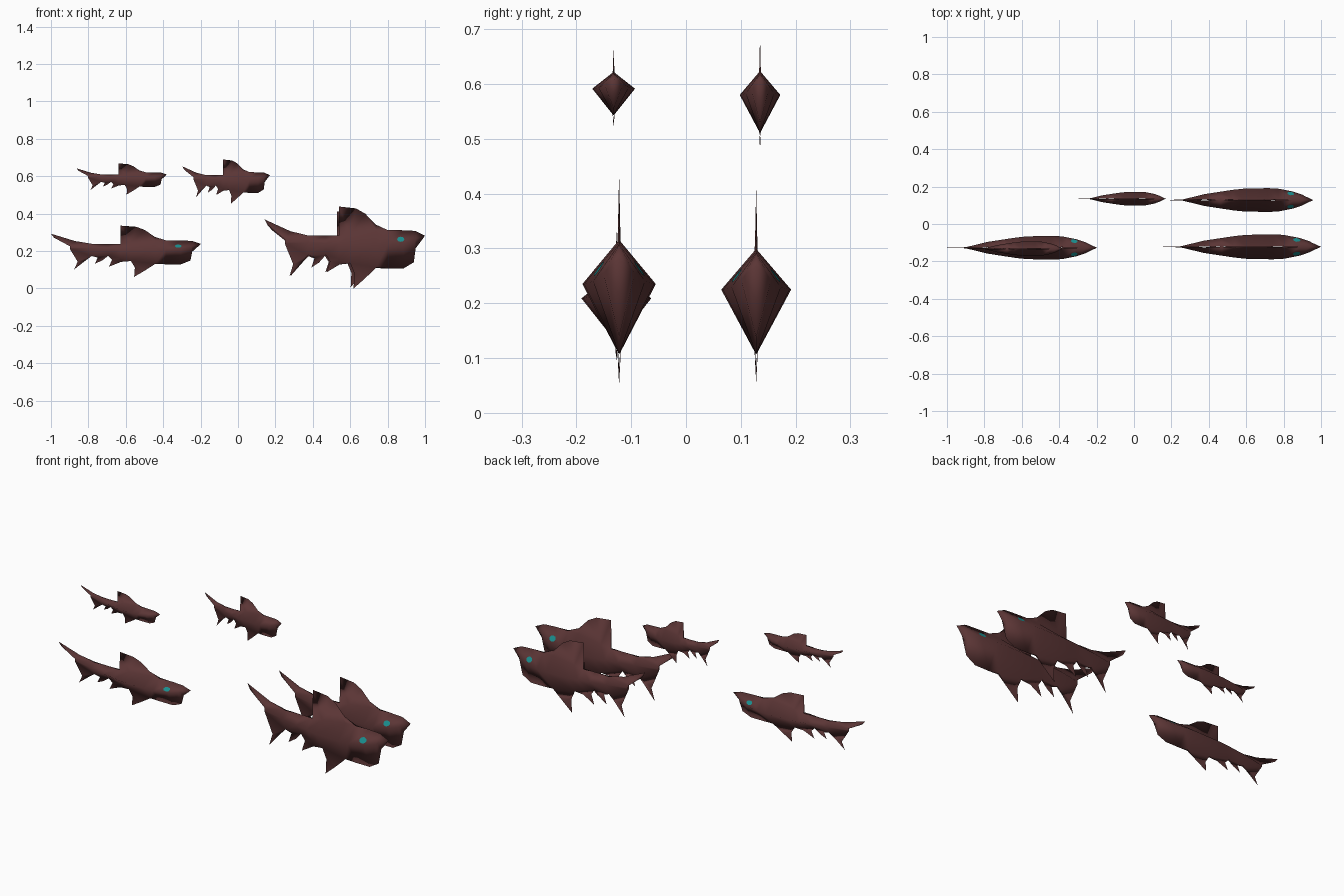
import bpy, bmesh, math

if "Cube" in bpy.data.objects:
    bpy.data.objects.remove(bpy.data.objects["Cube"])

def material(name, rgb):
    m = bpy.data.materials.new(name)
    m.diffuse_color = (*rgb, 1)
    m.use_nodes = True
    m.node_tree.nodes["Principled BSDF"].inputs["Base Color"].default_value = m.diffuse_color
    return m

MAROON = material("dark_maroon", (0.105, 0.036, 0.036))
TEAL = material("teal", (0.01, 0.27, 0.27))

# Body cross-sections, tail to head: x, top z, side z, half width, bottom z
SECTIONS = [
    (0.25, 0.262, 0.250, 0.003, 0.240),
    (0.375, 0.283, 0.245, 0.032, 0.178),
    (0.47, 0.283, 0.242, 0.046, 0.180),
    (0.54, 0.283, 0.240, 0.056, 0.158),
    (0.60, 0.290, 0.236, 0.062, 0.135),
    (0.74, 0.310, 0.235, 0.065, 0.112),
    (0.80, 0.312, 0.235, 0.062, 0.107),
    (0.885, 0.311, 0.240, 0.046, 0.107),
    (0.94, 0.308, 0.255, 0.028, 0.140),
    (0.95, 0.306, 0.262, 0.022, 0.215),
]
NOSE = (1.0, 0, 0.282)

# Flat fins: first section, last section, outline (upper: right to left, lower: left to right)
UPPER_FINS = [
    (0, 1, [(0.28, 0.306), (0.142, 0.369), (0.16, 0.335), (0.21, 0.295)]),       # upper tail
    (3, 6, [(0.735, 0.342), (0.68, 0.40), (0.63, 0.428), (0.54, 0.438),
            (0.575, 0.39), (0.582, 0.35), (0.57, 0.31)]),                        # dorsal
]
LOWER_FINS = [
    (0, 1, [(0.278, 0.19), (0.295, 0.13), (0.275, 0.064), (0.345, 0.145)]),      # lower tail
    (1, 2, [(0.41, 0.165), (0.393, 0.112), (0.435, 0.14)]),                      # anal
    (2, 4, [(0.492, 0.145), (0.473, 0.086), (0.543, 0.128)]),                    # pelvic
    (4, 5, [(0.622, 0.08), (0.618, 0.0), (0.675, 0.05)]),                        # pectoral
]
FIN_Y = 0.003  # half thickness at fin roots

def fish_mesh():
    bm = bmesh.new()
    roots_up = {k for i, j, _ in UPPER_FINS for k in range(i, j + 1)}
    roots_low = {k for i, j, _ in LOWER_FINS for k in range(i, j + 1)}
    top, side, low = [], [], []
    for k, (x, zt, zs, w, zb) in enumerate(SECTIONS):
        top.append(bm.verts.new((x, -FIN_Y if k in roots_up else 0, zt)))
        side.append(bm.verts.new((x, -w, zs)))
        low.append(bm.verts.new((x, -FIN_Y if k in roots_low else 0, zb)))
    nose = bm.verts.new(NOSE)
    # Body panels and snout
    for k in range(len(SECTIONS) - 1):
        bm.faces.new((side[k], side[k + 1], top[k + 1], top[k]))
        bm.faces.new((low[k], low[k + 1], side[k + 1], side[k]))
    bm.faces.new((side[-1], nose, top[-1]))
    bm.faces.new((low[-1], nose, side[-1]))
    # Fins grow out of the back and belly lines
    for i, j, pts in UPPER_FINS:
        bm.faces.new(top[i:j + 1] + [bm.verts.new((x, 0, z)) for x, z in pts])
    for i, j, pts in LOWER_FINS:
        bm.faces.new([bm.verts.new((x, 0, z)) for x, z in pts] + low[i:j + 1][::-1])
    bmesh.ops.triangulate(bm, faces=[f for f in bm.faces if len(f.verts) > 4])
    for f in bm.faces:
        f.smooth = True
    me = bpy.data.meshes.new("fish")
    bm.to_mesh(me)
    bm.free()
    me.materials.append(MAROON)
    return me

def eye_mesh():
    # Thin plate lying on the upper cheek
    bm = bmesh.new()
    a, b = SECTIONS[6], SECTIONS[7]
    ring = []
    for n in range(8):
        ang = 2 * math.pi * n / 8
        x, z = 0.87 + 0.02 * math.cos(ang), 0.263 + 0.014 * math.sin(ang)
        t = (x - a[0]) / (b[0] - a[0])
        zt, zs, w = (a[c] + t * (b[c] - a[c]) for c in (1, 2, 3))
        ring.append(bm.verts.new((x, -w * (zt - z) / (zt - zs) - 0.003, z)))
    bm.faces.new(ring)
    me = bpy.data.meshes.new("eye")
    bm.to_mesh(me)
    bm.free()
    me.materials.append(TEAL)
    return me

def place(name, mesh, loc, scale):
    ob = bpy.data.objects.new(name, mesh)
    bpy.context.collection.objects.link(ob)
    ob.location, ob.scale = loc, scale
    mir = ob.modifiers.new("mirror", 'MIRROR')
    mir.use_axis = (False, True, False)
    mir.merge_threshold = 0.0005

FISH, EYE = fish_mesh(), eye_mesh()
# The school: name, location, scale, has visible eyes
SCHOOL = [
    ("large_fish_front", (0, -0.122, 0), (1, 1.03, 1), True),
    ("large_fish_back", (0.026, 0.128, 0.0086), (0.933, 0.98, 0.92), True),
    ("medium_fish", (-1.133, -0.127, 0.062), (0.935, 0.98, 0.625), True),
    ("small_fish_back", (-0.374, 0.135, 0.453), (0.544, 0.57, 0.54), False),
    ("small_fish_front", (-0.943, -0.132, 0.502), (0.5626, 0.6, 0.38), False),
]
for name, loc, scale, eyes in SCHOOL:
    place(name, FISH, loc, scale)
    if eyes:
        place(name + "_eyes", EYE, loc, scale)
